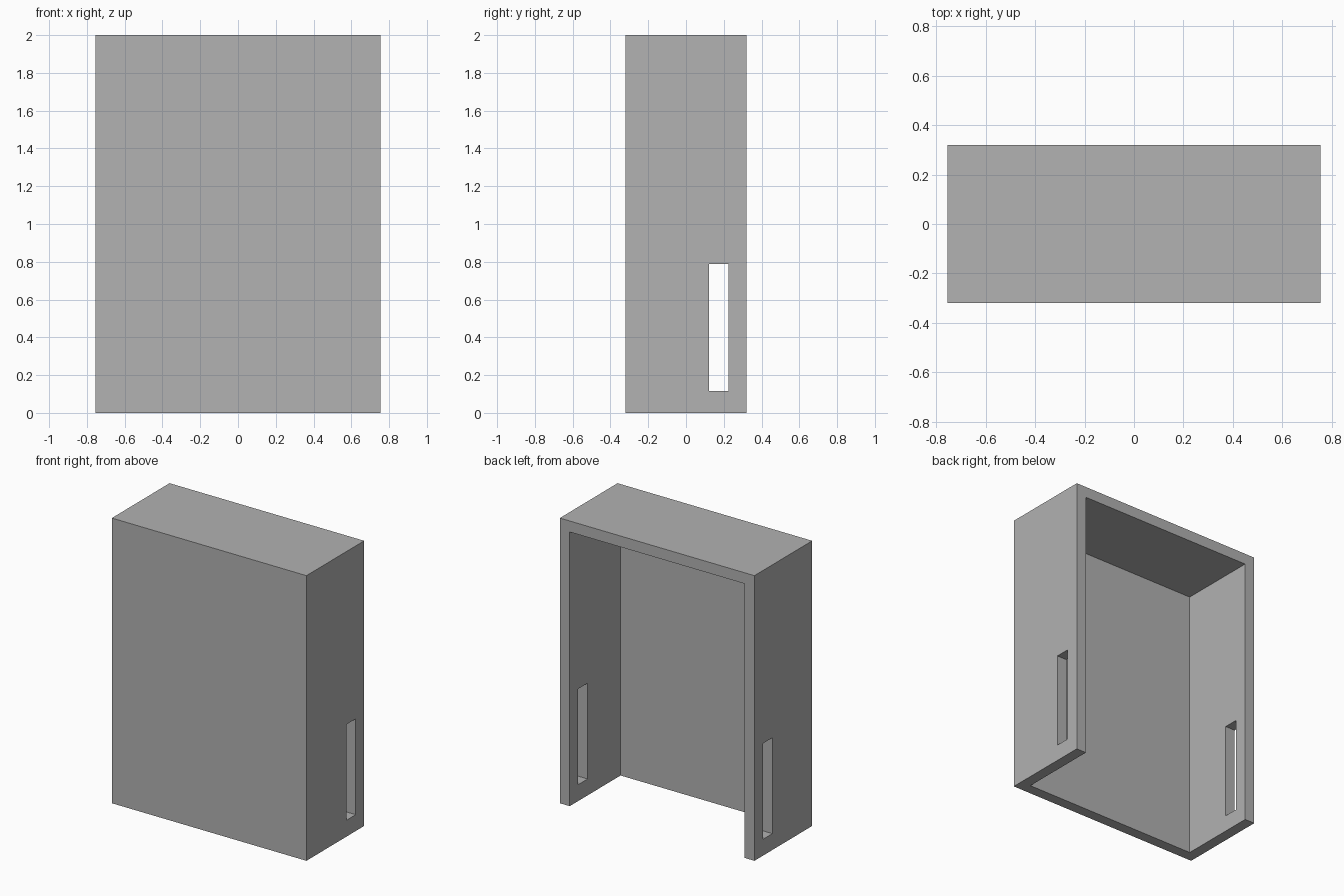
import bpy

default = bpy.data.objects.get("Cube")
if default:
    bpy.data.objects.remove(default, do_unlink=True)

WIDTH, DEPTH, HEIGHT, WALL = 1.51, 0.64, 2.0, 0.077
OVER = 0.2  # how far cutters reach past the shell

grey = bpy.data.materials.new("plain grey")
grey.use_nodes = True
grey.diffuse_color = (0.445, 0.445, 0.445, 1)
grey.node_tree.nodes["Principled BSDF"].inputs["Base Color"].default_value = grey.diffuse_color


def box(name, low, high):
    """Box spanning two opposite corners."""
    centre = [(a + b) / 2 for a, b in zip(low, high)]
    bpy.ops.mesh.primitive_cube_add(size=1, location=centre)
    obj = bpy.context.object
    obj.name = name
    obj.scale = [b - a for a, b in zip(low, high)]
    bpy.ops.object.transform_apply(location=True, rotation=False, scale=True)
    obj.data.materials.append(grey)
    return obj


def cut(target, cutter):
    """Subtract the cutter from the target and discard it."""
    cutter.hide_render = True
    mod = target.modifiers.new("cut", "BOOLEAN")
    mod.operation = "DIFFERENCE"
    mod.solver = "EXACT"
    mod.object = cutter
    bpy.context.view_layer.objects.active = target
    bpy.ops.object.modifier_apply(modifier=mod.name)
    bpy.data.objects.remove(cutter, do_unlink=True)


# Outer cover
half_w, half_d = WIDTH / 2, DEPTH / 2
cover = box("cover_shell", (-half_w, -half_d, 0), (half_w, half_d, HEIGHT))

# Cavity open at the back and the bottom
cut(cover, box("cavity_cutter",
               (WALL - half_w, WALL - half_d, -OVER),
               (half_w - WALL, half_d + OVER, HEIGHT - WALL)))

# Upright slot through both side walls
cut(cover, box("slot_cutter",
               (-half_w - OVER, 0.122, 0.115),
               (half_w + OVER, 0.226, 0.787)))
